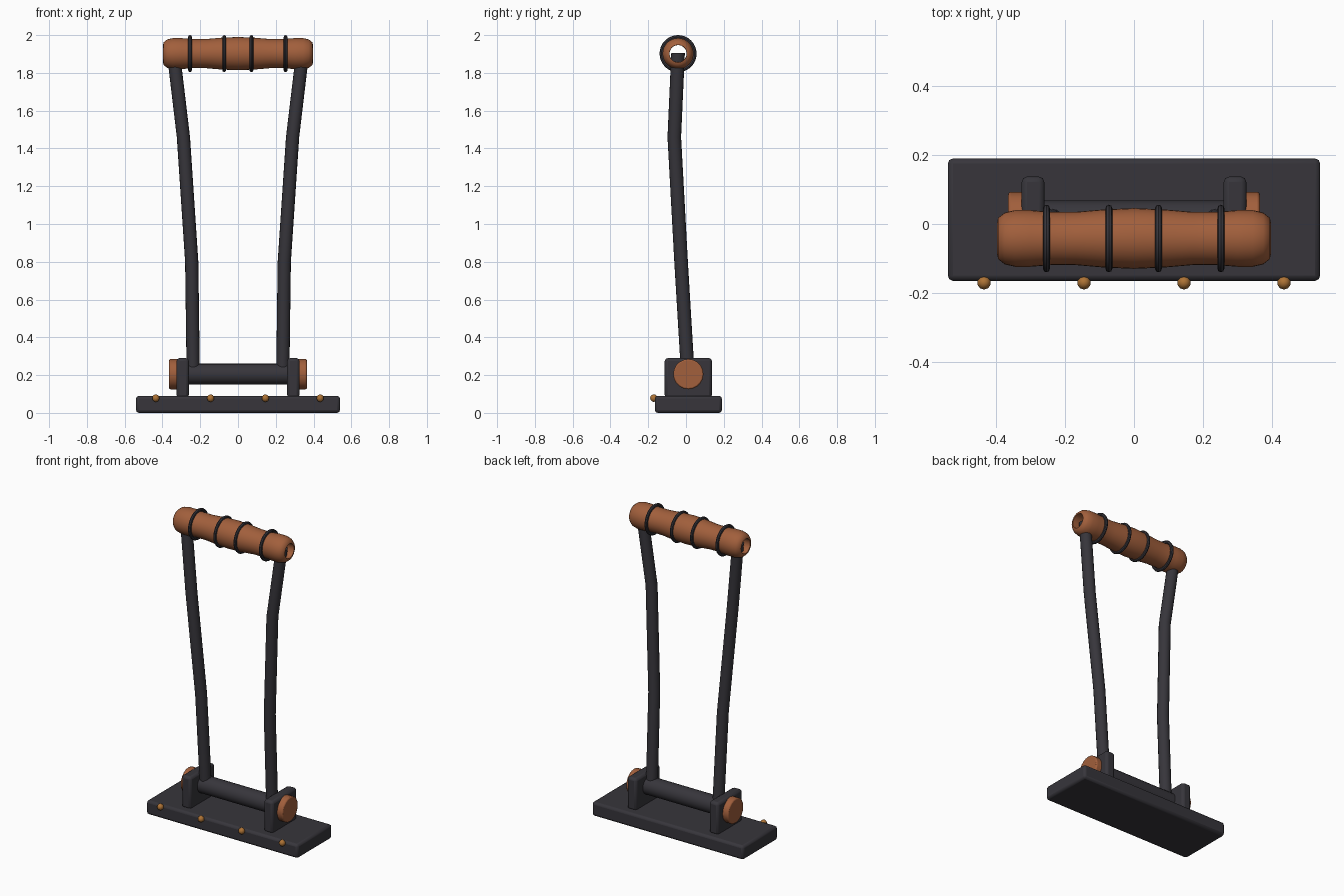
import bpy
from math import radians, cos, sin, tau
from mathutils import Vector, Matrix

cube = bpy.data.objects.get("Cube")
if cube:
    bpy.data.objects.remove(cube, do_unlink=True)


def material(name, colour):
    mat = bpy.data.materials.new(name)
    mat.use_nodes = True
    mat.diffuse_color = (*colour, 1)
    mat.node_tree.nodes["Principled BSDF"].inputs["Base Color"].default_value = (*colour, 1)
    return mat


IRON = material("dark iron", (0.038, 0.036, 0.044))
WOOD = material("red brown wood", (0.36, 0.115, 0.045))
BRASS = material("brass", (0.42, 0.17, 0.035))

PIVOT_Y, PIVOT_Z = 0.0125, 0.205
GRIP = Vector((0, -0.042, 1.902))


def finish(name, mat, bevel=0):
    obj = bpy.context.object
    obj.name = name
    obj.data.materials.append(mat)
    if bevel:
        mod = obj.modifiers.new("Bevel", "BEVEL")
        mod.width, mod.segments = bevel, 2
        mod.limit_method, mod.angle_limit = "ANGLE", radians(50)
    bpy.ops.object.shade_smooth_by_angle(angle=radians(40))
    return obj


def box(name, mat, centre, size, bevel):
    bpy.ops.mesh.primitive_cube_add(size=1, location=centre)
    obj = bpy.context.object
    obj.data.transform(Matrix.Diagonal((*size, 1)))
    return finish(name, mat, bevel)


def x_cylinder(name, mat, x, radius, length, sides, bevel=0):
    bpy.ops.mesh.primitive_cylinder_add(vertices=sides, radius=radius, depth=length,
                                        location=(x, PIVOT_Y, PIVOT_Z),
                                        rotation=(0, radians(90), 0))
    return finish(name, mat, bevel)


def add_mesh(name, mat, verts, faces):
    mesh = bpy.data.meshes.new(name)
    mesh.from_pydata(verts, [], faces)
    obj = bpy.data.objects.new(name, mesh)
    bpy.context.collection.objects.link(obj)
    bpy.ops.object.select_all(action="DESELECT")
    obj.select_set(True)
    bpy.context.view_layer.objects.active = obj
    return finish(name, mat)


def bridge(rings, sides, closed=False):
    count = rings if closed else rings - 1
    return [(i * sides + j, i * sides + (j + 1) % sides,
             (i + 1) % rings * sides + (j + 1) % sides, (i + 1) % rings * sides + j)
            for i in range(count) for j in range(sides)]


# Base plate, brackets and pivot
box("base_plate", IRON, (0, PIVOT_Y, 0.045), (1.08, 0.355, 0.09), 0.015)
x_cylinder("pivot_bar", IRON, 0, 0.056, 0.54, 20)
for side, label in ((-1, "right"), (1, "left")):
    box(label + "_bracket", IRON, (side * 0.293, PIVOT_Y, 0.185), (0.066, 0.25, 0.21), 0.016)
    x_cylinder(label + "_pivot_cap", WOOD, side * 0.34, 0.08, 0.05, 20, 0.007)

# Bent arms, swept with horizontal rings
PATH = [(0.237, 0.01, 0.2), (0.245, -0.026, 0.8), (0.289, -0.062, 1.46), (0.342, -0.042, 1.905)]
SIDES = 16
for side, label in ((-1, "right"), (1, "left")):
    verts = [(side * x + 0.035 * cos(tau * j / SIDES), y + 0.036 * sin(tau * j / SIDES), z)
             for x, y, z in PATH for j in range(SIDES)]
    faces = bridge(len(PATH), SIDES)
    faces.append(tuple(reversed(range(SIDES))))
    faces.append(tuple(range(len(verts) - SIDES, len(verts))))
    add_mesh(label + "_arm", IRON, verts, faces)

# Hollow turned grip: half profile mirrored along x, then the bore
half = [(0, 0.088), (0.09, 0.084), (0.17, 0.077), (0.24, 0.077), (0.3, 0.082),
        (0.345, 0.082), (0.375, 0.075), (0.394, 0.06), (0.397, 0.046)]
profile = [(-x, r) for x, r in reversed(half[1:])] + half
profile += [(0.3, 0.045), (-0.3, 0.045)]
TURN = 32
verts = [GRIP + Vector((x, r * cos(tau * j / TURN), r * sin(tau * j / TURN)))
         for x, r in profile for j in range(TURN)]
faces = [tuple(reversed(f)) for f in bridge(len(profile), TURN, closed=True)]
add_mesh("grip", WOOD, verts, faces)

# Binding rings around the grip
for i, x in enumerate((-0.254, -0.073, 0.071, 0.252)):
    bpy.ops.mesh.primitive_torus_add(major_radius=0.088, minor_radius=0.01,
                                     major_segments=32, minor_segments=8,
                                     location=GRIP + Vector((x, 0, 0)),
                                     rotation=(0, radians(90), 0))
    finish(f"grip_ring_{i + 1}", IRON)

# Studs along the front edge of the base
for i in range(4):
    bpy.ops.mesh.primitive_uv_sphere_add(segments=10, ring_count=6, radius=0.02,
                                         location=(-0.435 + 0.29 * i, -0.17, 0.078))
    finish(f"stud_{i + 1}", BRASS)
